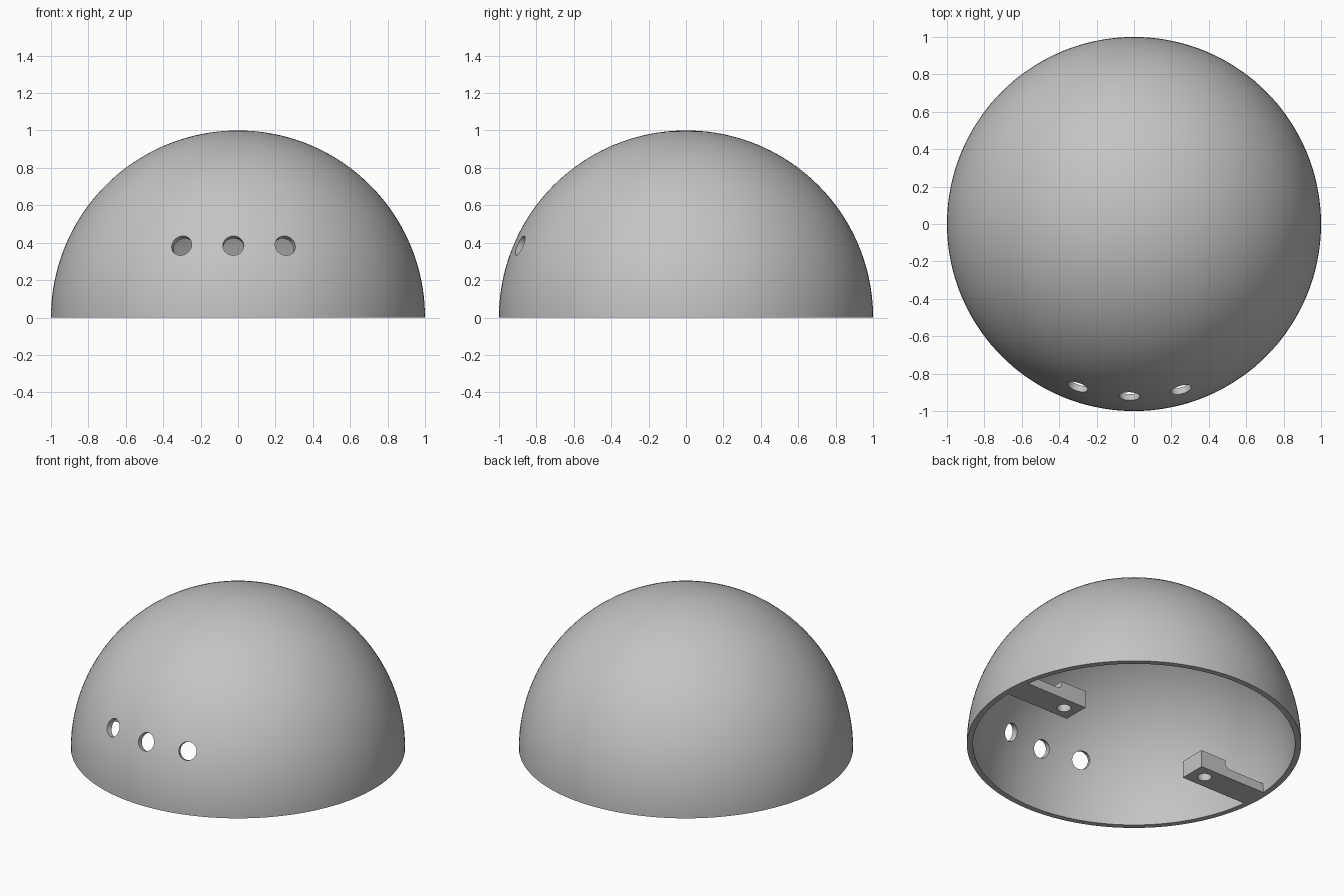
import bpy, bmesh, math
from mathutils import Vector, Matrix

cube = bpy.data.objects.get("Cube")
if cube:
    bpy.data.objects.remove(cube, do_unlink=True)

GREY = (0.55, 0.55, 0.55, 1)
grey = bpy.data.materials.new("light grey")
grey.use_nodes = True
grey.diffuse_color = GREY
grey.node_tree.nodes["Principled BSDF"].inputs["Base Color"].default_value = GREY

OUTER, INNER = 1.0, 0.964


def add_object(name, bm):
    bmesh.ops.recalc_face_normals(bm, faces=bm.faces)
    mesh = bpy.data.meshes.new(name)
    bm.to_mesh(mesh)
    bm.free()
    mesh.materials.append(grey)
    obj = bpy.data.objects.new(name, mesh)
    bpy.context.collection.objects.link(obj)
    return obj


def drill(obj, centre, axis, radius, depth):
    """Cut a round hole through obj along an axis."""
    bm = bmesh.new()
    turn = Vector((0, 0, 1)).rotation_difference(axis).to_matrix().to_4x4()
    bmesh.ops.create_cone(bm, cap_ends=True, segments=48, radius1=radius, radius2=radius,
                          depth=depth, matrix=Matrix.Translation(centre) @ turn)
    cutter = add_object("hole_cutter", bm)
    cutter.hide_render = True
    cut = obj.modifiers.new("hole", 'BOOLEAN')
    cut.operation, cut.solver, cut.object = 'DIFFERENCE', 'EXACT', cutter
    bpy.context.view_layer.objects.active = obj
    bpy.ops.object.modifier_apply(modifier=cut.name)
    bpy.data.objects.remove(cutter, do_unlink=True)


def smooth(obj):
    bpy.ops.object.select_all(action='DESELECT')
    obj.select_set(True)
    bpy.context.view_layer.objects.active = obj
    bpy.ops.object.shade_smooth_by_angle(angle=math.radians(30))


# Hollow dome, spun from its wall section
bm = bmesh.new()
steps = 40
angles = [math.pi / 2 * i / steps for i in range(steps + 1)]
section = [(OUTER * math.cos(a), OUTER * math.sin(a)) for a in reversed(angles)]
section += [(INNER * math.cos(a), INNER * math.sin(a)) for a in angles]
verts = [bm.verts.new((r, 0, z)) for r, z in section]
edges = [bm.edges.new(pair) for pair in zip(verts, verts[1:])]
bmesh.ops.spin(bm, geom=verts + edges, cent=(0, 0, 0), axis=(0, 0, 1),
               angle=math.tau, steps=144, use_duplicate=False)
bmesh.ops.remove_doubles(bm, verts=bm.verts, dist=0.0001)
dome = add_object("dome_shell", bm)

# Three holes drilled square to the front wall
for x in (-0.302, -0.025, 0.253):
    z = 0.385
    point = Vector((x, -math.sqrt(1 - x * x - z * z), z))
    drill(dome, point, point, 0.056, 0.3)
smooth(dome)


# Stepped mounting brackets inside the rim, each with a screw hole
def bracket(name, side, tip, y_mid):
    fillet, low, high, half = 0.035, 0.06, 0.113, 0.087
    step = tip + 0.185
    profile = [(0.975, 0), (tip, 0), (tip, high), (step, high)]
    for i in range(9):
        a = math.pi / 2 * i / 8
        profile.append((step + fillet * (1 - math.cos(a)), low + fillet * (1 - math.sin(a))))
    profile.append((0.975, low))
    bm = bmesh.new()
    face = bm.faces.new([bm.verts.new((side * x, y_mid - half, z)) for x, z in profile])
    new = bmesh.ops.extrude_face_region(bm, geom=[face])["geom"]
    bmesh.ops.translate(bm, vec=(0, 2 * half, 0),
                        verts=[g for g in new if isinstance(g, bmesh.types.BMVert)])
    obj = add_object(name, bm)
    drill(obj, Vector((side * (tip + 0.095), y_mid, 0.05)), Vector((0, 0, 1)), 0.042, 0.4)
    smooth(obj)


bracket("left_bracket", 1, 0.505, 0.063)
bracket("right_bracket", -1, 0.48, -0.03)
